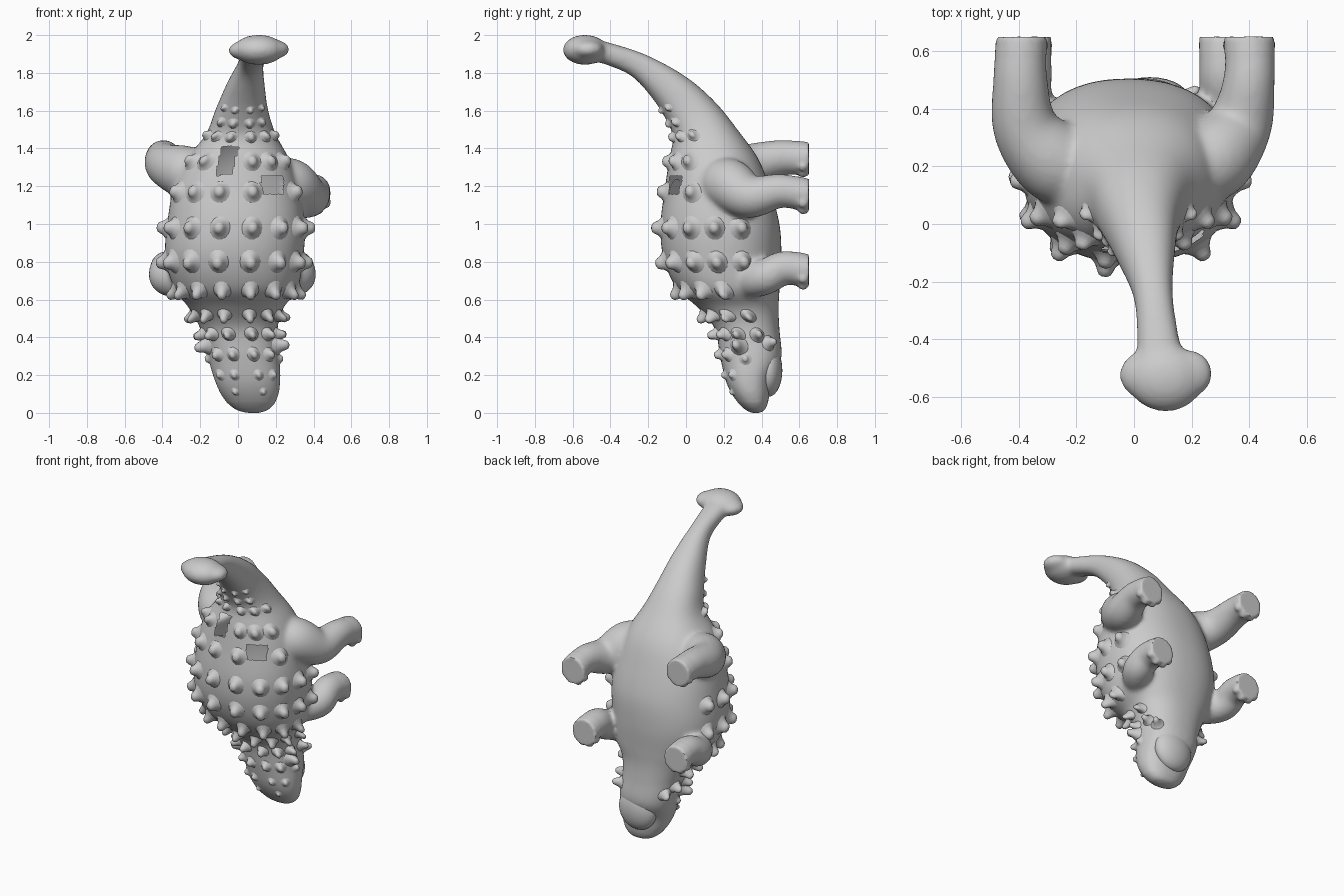
import bpy, bmesh, math
from mathutils import Vector, Matrix

if "Cube" in bpy.data.objects:
    bpy.data.objects.remove(bpy.data.objects["Cube"])


def spline(rows, t):
    # Catmull-Rom interpolation through rows of numbers
    i = max(0, min(int(t), len(rows) - 2))
    u = t - i
    p = [rows[max(0, min(i + k, len(rows) - 1))] for k in (-1, 0, 1, 2)]
    return [0.5 * (2 * b + (c - a) * u + (2 * a - 5 * b + 4 * c - d) * u * u
                   + (3 * b - a - 3 * c + d) * u ** 3) for a, b, c, d in zip(*p)]


def finish(name, bm, angle=50):
    bmesh.ops.recalc_face_normals(bm, faces=bm.faces)
    me = bpy.data.meshes.new(name)
    bm.to_mesh(me)
    bm.free()
    ob = bpy.data.objects.new(name, me)
    bpy.context.collection.objects.link(ob)
    bpy.ops.object.select_all(action='DESELECT')
    ob.select_set(True)
    bpy.context.view_layer.objects.active = ob
    bpy.ops.object.shade_smooth_by_angle(angle=math.radians(angle))
    return ob


def loft(bm, rings):
    vs = [[bm.verts.new(p) for p in r] for r in rings]
    n = len(vs[0])
    for a, b in zip(vs, vs[1:]):
        for j in range(n):
            bm.faces.new((a[j], a[(j + 1) % n], b[(j + 1) % n], b[j]))
    bm.faces.new(vs[0][::-1])
    bm.faces.new(vs[-1])


def ball(bm, loc, radii, seg=20):
    bmesh.ops.create_uvsphere(bm, u_segments=seg, v_segments=seg // 2, radius=1,
                              matrix=Matrix.LocRotScale(Vector(loc), None, Vector(radii)))


# body sections, tail to snout: armour y, z / belly y, z / centre x / half width
SECTIONS = [
    (-.47, 1.86, -.44, 1.97, .09, .078), (-.30, 1.79, -.22, 1.90, .068, .068),
    (-.19, 1.68, 0, 1.78, .04, .102), (-.11, 1.56, .16, 1.64, .02, .14),
    (-.07, 1.46, .28, 1.49, .015, .185), (-.09, 1.34, .38, 1.35, 0, .27),
    (-.11, 1.2, .44, 1.2, -.01, .33), (-.135, 1.0, .495, 1.0, -.01, .365),
    (-.12, .82, .505, .82, -.02, .365), (-.05, .66, .495, .65, -.01, .325),
    (.06, .56, .49, .55, -.01, .25), (.15, .45, .495, .44, .005, .205),
    (.18, .30, .505, .29, .03, .19), (.21, .17, .455, .18, .05, .175),
    (.255, .08, .44, .08, .065, .145), (.31, .02, .42, .02, .075, .09),
    (.35, 0, .39, 0, .08, .03)]
LAST = len(SECTIONS) - 1


def power(v, e=.88):
    return math.copysign(abs(v) ** e, v)


def skin(t, a):
    # point on the body; a = 0 is the middle of the armoured back
    yf, zf, yb, zb, cx, hw = spline(SECTIONS, t)
    c = power(math.cos(a))
    return Vector((cx + hw * power(math.sin(a)), (yf + yb) / 2 - c * (yb - yf) / 2,
                   (zf + zb) / 2 - c * (zb - zf) / 2))


# body, tail and head
bm = bmesh.new()
N = 72
loft(bm, [[skin(k / 8, 2 * math.pi * j / N) for j in range(N)] for k in range(LAST * 8 + 1)])

# tail club with side lobes
ball(bm, (.11, -.535, 1.922), (.135, .118, .08), 28)
ball(bm, (.035, -.525, 1.918), (.088, .085, .052))
ball(bm, (.19, -.52, 1.925), (.085, .085, .05))


# legs: x, y, z, radius along each path
def leg(bm, path):
    rings = []
    steps = (len(path) - 1) * 8
    for k in range(steps + 1):
        t = k / 8
        *p, r = spline(path, t)
        q0, q1 = spline(path, max(0, t - .05)), spline(path, min(len(path) - 1, t + .05))
        d = Vector(q1[:3]) - Vector(q0[:3])
        if k == steps:
            d = Vector((0, 1, 0))
        d.normalize()
        u = d.cross(Vector((0, 0, 1))).normalized()
        v = u.cross(d)
        rings.append([Vector(p) + r * (u * math.cos(s) + v * math.sin(s))
                      for s in [2 * math.pi * j / 28 for j in range(28)]])
    loft(bm, rings)
    # toes along the head side of the foot
    x, y, z, r = path[-1]
    for s in (-150, -110, -70, -30):
        s = math.radians(s)
        ball(bm, (x + r * .86 * math.cos(s), y - .03, z + r * .86 * math.sin(s)),
             (.028, .03, .028), 12)


leg(bm, [(.16, .16, 1.22, .10), (.27, .22, 1.21, .14), (.365, .34, 1.145, .115),
         (.40, .50, 1.175, .09), (.40, .65, 1.15, .088)])
leg(bm, [(-.16, .16, 1.22, .10), (-.27, .21, 1.27, .14), (-.375, .33, 1.31, .115),
         (-.395, .50, 1.35, .095), (-.39, .65, 1.345, .088)])
for foot in (.315, -.375):
    s = math.copysign(1, foot)
    leg(bm, [(s * .18, .24, .72, .08), (foot - s * .07, .33, .705, .095),
             (foot, .42, .72, .095), (foot, .52, .767, .09), (foot, .65, .75, .088)])

# fuse into one skin and soften the joins, leaving the soles crisp
body = finish("body", bm)
mod = body.modifiers.new("fuse", 'REMESH')
mod.mode = 'VOXEL'
mod.voxel_size = .012
bpy.ops.object.modifier_apply(modifier=mod.name)
bm = bmesh.new()
bm.from_mesh(body.data)
bpy.data.objects.remove(body)
for _ in range(9):
    bmesh.ops.smooth_vert(bm, verts=[v for v in bm.verts if v.co.y < .59 and v.co.z > .06],
                          factor=.5, use_axis_x=True, use_axis_y=True, use_axis_z=True)
# open square gaps in the armour
gaps = [f for f in bm.faces for c in [f.calc_center_median()] if c.y < .1 and (
    (abs(c.x + .06 - (c.z - 1.33) * .25) < .042 and 1.26 < c.z < 1.41)
    or (.12 < c.x < .24 and 1.16 < c.z < 1.255))]
bmesh.ops.delete(bm, geom=gaps, context='FACES')
finish("body", bm, 60)

# lower jaw
bm = bmesh.new()
ball(bm, (.055, .437, .225), (.135, .073, .14), 28)
finish("lower_jaw", bm)

# armour knobs: lathed bumps set along the body normal
PROFILE = [(.07, -.012), (.05, .004), (.037, .019), (.03, .036), (.022, .05), (.009, .056)]


def knob(bm, t, a, size, height):
    p = skin(t, a)
    side = (skin(t, a + .03) - skin(t, a - .03)).normalized()
    along = (skin(t + .05, a) - skin(t - .05, a)).normalized()
    n = along.cross(side).normalized()
    mid = (skin(t, 0) + skin(t, math.pi)) / 2
    if n.dot(p - mid) < 0:
        n = -n
    loft(bm, [[p + (side * math.cos(w) + along * 1.15 * math.sin(w)) * r * size + n * h * height
               for w in [2 * math.pi * j / 14 for j in range(14)]] for r, h in PROFILE])


def row_at(z):
    return min((k / 100 for k in range(LAST * 100)),
               key=lambda t: abs(spline(SECTIONS, t)[1] - z))


# rows: z, size, height, column angles from the middle
ROWS = [(1.60, .38, .3, (16, 50)), (1.53, .48, .35, (14, 44)), (1.46, .58, .5, (14, 42, 70)),
        (1.33, .8, .7, (13, 35, 60)), (1.17, .9, .8, (12, 37, 64)),
        (.98, .92, .95, (11, 37, 63, 86, 107)), (.80, .92, .95, (11, 37, 63, 86, 107)),
        (.645, .8, 1, (11, 36, 62, 86)), (.52, .68, 1, (14, 42, 70, 98)),
        (.42, .65, .95, (15, 45, 74, 104)), (.31, .58, .6, (14, 44)),
        (.20, .45, .35, (18, 50)), (.11, .35, .25, (25,))]
bm = bmesh.new()
for z, size, height, angles in ROWS:
    t = row_at(z)
    for deg in angles:
        for s in (-1, 1):
            in_gap = (z == 1.33 and s < 0 and deg == 13) or (z == 1.17 and s > 0 and deg == 37)
            if not in_gap:
                knob(bm, t, math.radians(s * deg), size, height)
finish("armour_knobs", bm)

# cheek horns and brow bumps
bm = bmesh.new()
for s in (-1, 1):
    knob(bm, row_at(.36), math.radians(s * 72), .8, 1.2)
    knob(bm, row_at(.38), math.radians(s * 125), .65, 1)
    knob(bm, row_at(.29), math.radians(s * 82), .5, .35)
finish("head_horns", bm)
